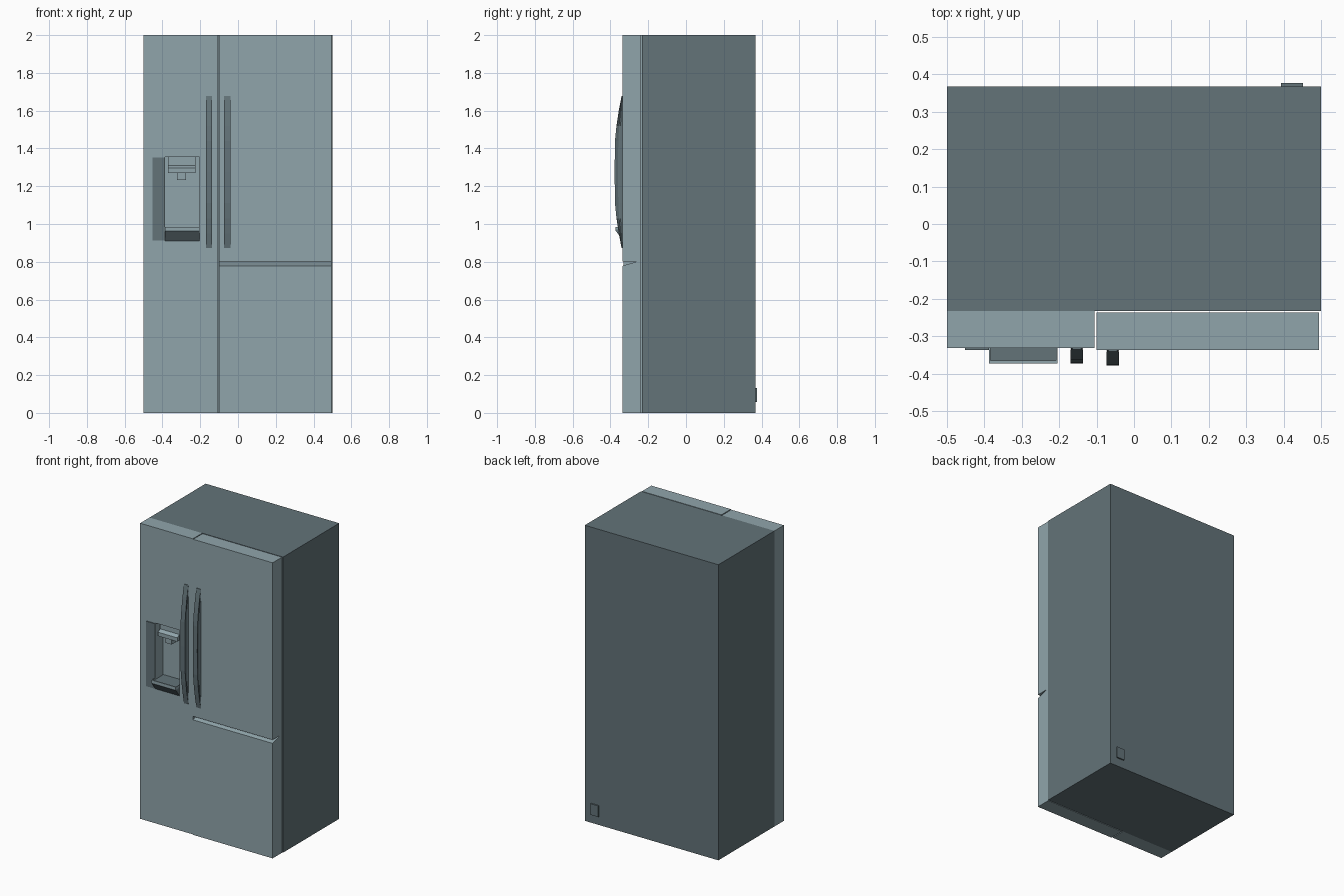
import bpy, bmesh

if "Cube" in bpy.data.objects:
    bpy.data.objects.remove(bpy.data.objects["Cube"])


def material(name, rgb):
    m = bpy.data.materials.new(name)
    m.diffuse_color = (*rgb, 1)
    m.use_nodes = True
    m.node_tree.nodes["Principled BSDF"].inputs["Base Color"].default_value = m.diffuse_color
    return m


DOOR = material("light_steel", (0.28, 0.375, 0.41))
DARK = material("dark_grey", (0.125, 0.172, 0.19))


def finish(name, bm, mat):
    bmesh.ops.recalc_face_normals(bm, faces=bm.faces)
    me = bpy.data.meshes.new(name)
    bm.to_mesh(me)
    bm.free()
    me.materials.append(mat)
    ob = bpy.data.objects.new(name, me)
    bpy.context.collection.objects.link(ob)
    return ob


def loft(name, rings, mat):
    """Join equal-length rings of points and cap both ends."""
    bm = bmesh.new()
    vs = [[bm.verts.new(p) for p in r] for r in rings]
    n = len(vs[0])
    for a, b in zip(vs, vs[1:]):
        for i in range(n):
            j = (i + 1) % n
            bm.faces.new((a[i], a[j], b[j], b[i]))
    bm.faces.new(vs[0])
    bm.faces.new(vs[-1][::-1])
    return finish(name, bm, mat)


def extrude_x(name, profile, x0, x1, mat):
    """Side profile of (y, z) points pulled across x."""
    return loft(name, [[(x, y, z) for y, z in profile] for x in (x0, x1)], mat)


def box(name, x0, x1, y0, y1, z0, z1, mat):
    return extrude_x(name, [(y0, z0), (y1, z0), (y1, z1), (y0, z1)], x0, x1, mat)


LF, RF = -0.332, -0.337   # front planes of the left and right doors

# Cabinet and the small rear socket plate
box("cabinet", -0.5, 0.5, -0.232, 0.368, 0, 2, DARK)
box("rear_plate", 0.393, 0.452, 0.368, 0.377, 0.057, 0.132, DARK)

# Left door with the dispenser recess cut into it
left = box("left_door", -0.5, -0.106, LF, -0.232, 0, 2, DOOR)
cutter = box("recess_cutter", -0.387, -0.205, -0.4, -0.25, 0.972, 1.355, DOOR)
cutter.hide_render = True
mod = left.modifiers.new("recess", 'BOOLEAN')
mod.operation = 'DIFFERENCE'
mod.solver = 'EXACT'
mod.object = cutter
bpy.context.view_layer.objects.active = left
bpy.ops.object.modifier_apply(modifier=mod.name)
bpy.data.objects.remove(cutter)

# Right doors: the lower one has a sloped finger groove along its top
box("upper_right_door", -0.1, 0.495, RF, -0.237, 0.802, 2, DOOR)
extrude_x("lower_right_door",
          [(RF, 0), (-0.237, 0), (-0.237, 0.802), (-0.258, 0.802), (RF, 0.778)],
          -0.1, 0.495, DOOR)

# Dispenser: control panel, tray, lip, grate
box("control_panel", -0.452, -0.387, LF - 0.005, LF, 0.912, 1.352, DARK)
extrude_x("drip_tray", [(LF, 0.91), (-0.371, 0.963), (-0.371, 0.972), (LF, 0.972)],
          -0.387, -0.205, DARK)
box("tray_lip", -0.387, -0.205, -0.373, -0.365, 0.963, 0.985, DOOR)
for i, x in enumerate((-0.387, -0.209)):
    box(f"tray_side_{i}", x, x + 0.004, -0.366, LF, 0.963, 0.985, DOOR)
box("tray_grate", -0.383, -0.209, -0.365, -0.25, 0.97, 0.976, DARK)

# Dispenser nozzle housing with a sloped step, and the spout below it
extrude_x("nozzle_housing",
          [(-0.25, 1.355), (-0.305, 1.355), (-0.305, 1.31), (-0.328, 1.296),
           (-0.328, 1.27), (-0.25, 1.27)], -0.37, -0.225, DOOR)
box("nozzle_spout", -0.322, -0.276, -0.315, -0.272, 1.232, 1.27, DOOR)

# Bowed handles with a pinched waist
ARC = [(0.872, 0.004), (0.95, 0.019), (1.03, 0.031), (1.11, 0.039), (1.275, 0.041),
       (1.44, 0.039), (1.52, 0.031), (1.6, 0.019), (1.678, 0.004)]
SECTION = [(0.0165, 0), (0.011, 0.3), (0.011, 0.55), (0.0165, 0.85), (0.0165, 1)]
SECTION += [(-w, t) for w, t in SECTION[::-1]]
for name, cx, front in (("left_handle", -0.153, LF), ("right_handle", -0.057, RF)):
    loft(name, [[(cx + w, front - d * t, z) for w, t in SECTION] for z, d in ARC], DARK)
